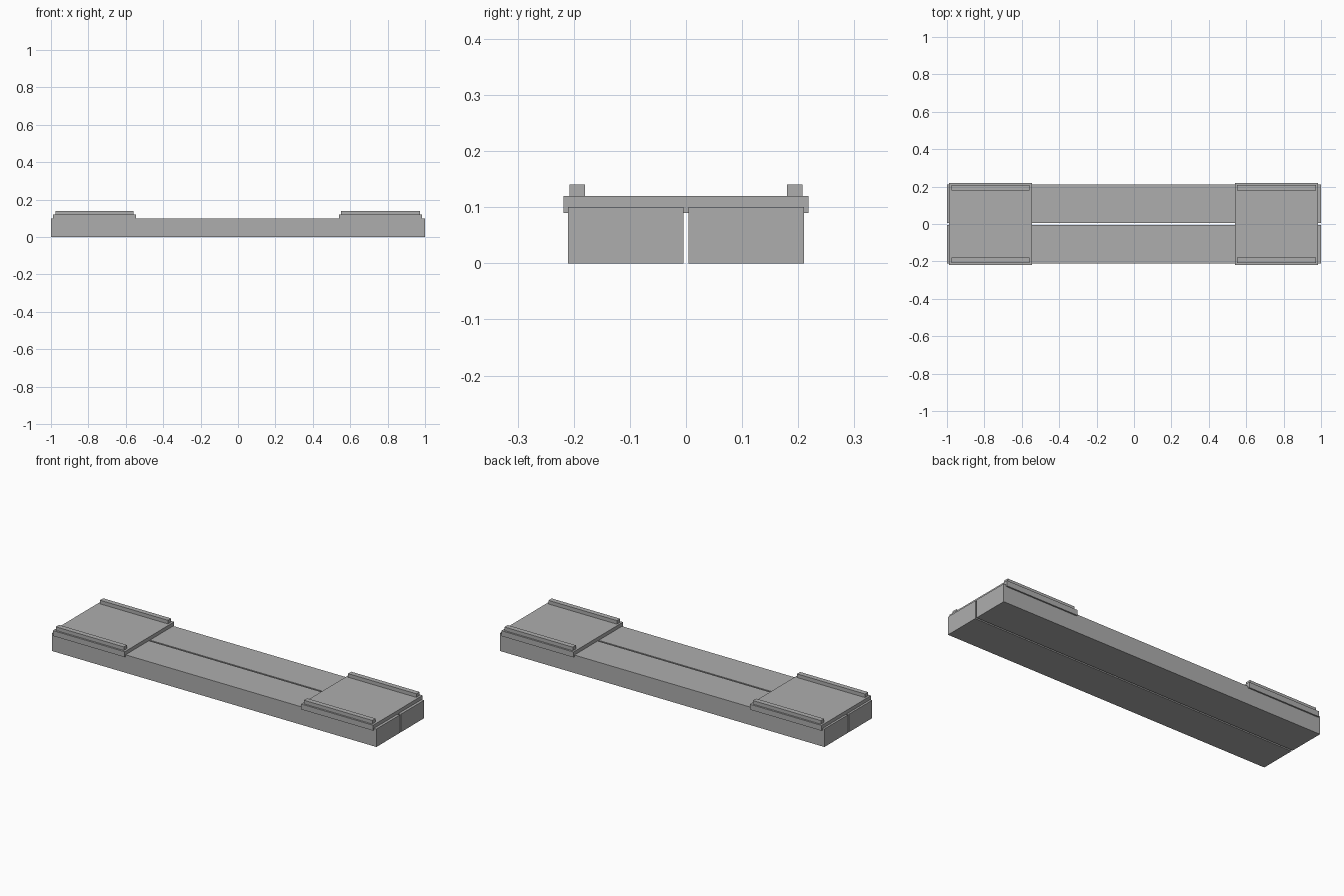
import bpy

cube = bpy.data.objects.get("Cube")
if cube:
    bpy.data.objects.remove(cube, do_unlink=True)

# Single plain grey
grey = bpy.data.materials.new("plain_grey")
grey.use_nodes = True
colour = (0.42, 0.42, 0.42, 1)
grey.diffuse_color = colour
grey.node_tree.nodes["Principled BSDF"].inputs["Base Color"].default_value = colour


def box(name, x, y, z):
    """Add a box from (min, max) extents on each axis."""
    spans = (x, y, z)
    bpy.ops.mesh.primitive_cube_add(size=1, location=[(a + b) / 2 for a, b in spans])
    obj = bpy.context.object
    obj.name = name
    obj.scale = [b - a for a, b in spans]
    bpy.ops.object.transform_apply(location=False, rotation=False, scale=True)
    obj.data.materials.append(grey)
    return obj


def mirrored(span, side):
    return tuple(sorted(side * v for v in span))


SIDES = (("front", -1), ("back", 1))

# Two long beams with a narrow gap between them
for label, side in SIDES:
    box(label + "_beam", (-1, 1), mirrored((0.0045, 0.21), side), (0, 0.1))

# End plates wrapped over the beams, each with two raised edge rails
for end, x0, x1 in (("right", -0.988, -0.546), ("left", 0.541, 0.985)):
    box(end + "_end_plate", (x0, x1), (-0.218, 0.218), (0.09, 0.12))
    for label, side in SIDES:
        box(f"{end}_{label}_rail", (x0 + 0.011, x1 - 0.012),
            mirrored((0.18, 0.208), side), (0.12, 0.14))
